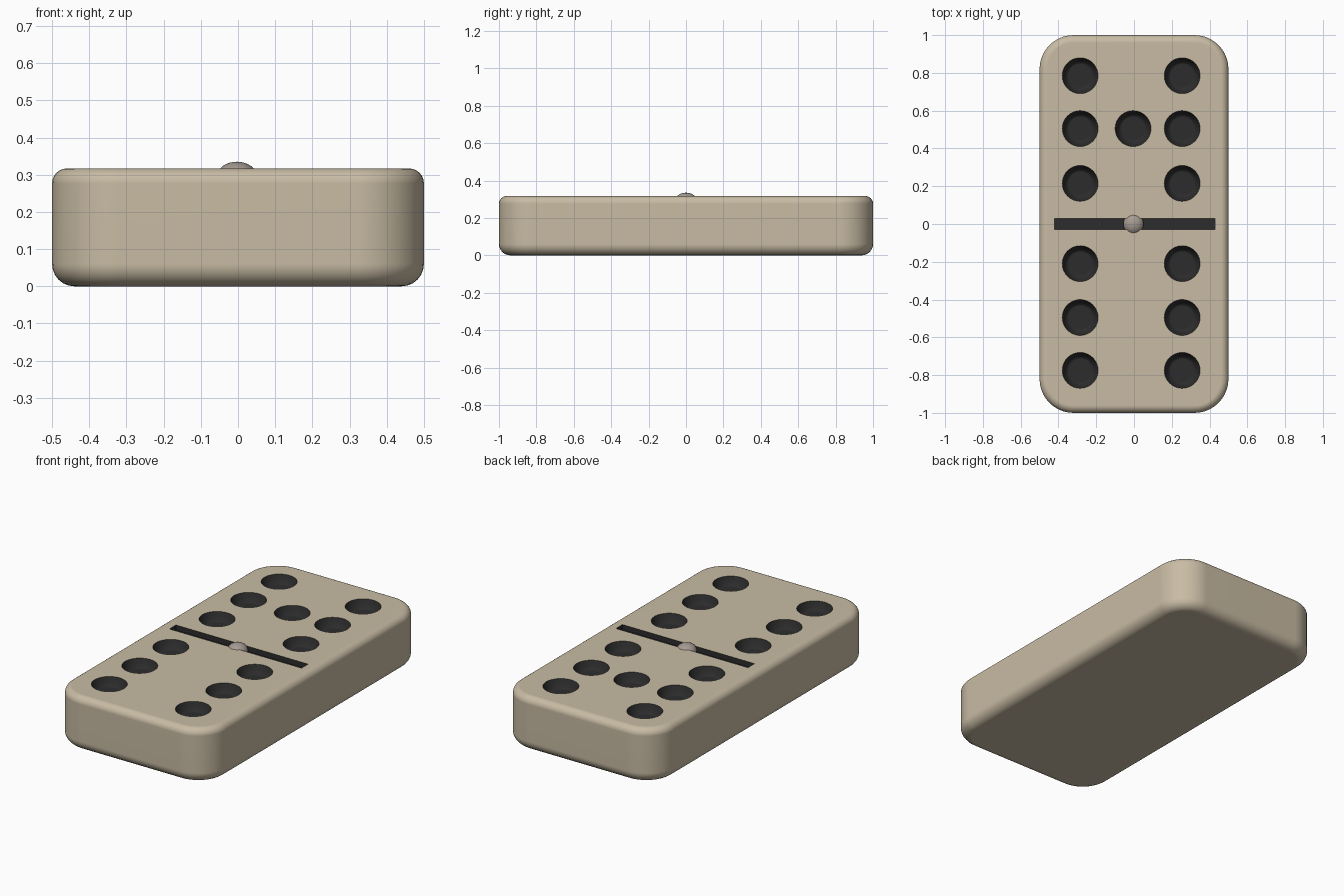
import bpy, bmesh
from math import sin, cos, pi

cube = bpy.data.objects.get("Cube")
if cube:
    bpy.data.objects.remove(cube, do_unlink=True)


def material(name, rgb):
    mat = bpy.data.materials.new(name)
    mat.use_nodes = True
    mat.diffuse_color = (*rgb, 1)
    mat.node_tree.nodes["Principled BSDF"].inputs["Base Color"].default_value = (*rgb, 1)
    return mat


ivory = material("ivory", (0.58, 0.50, 0.37))
black = material("black", (0.025, 0.025, 0.025))
pewter = material("pewter", (0.38, 0.33, 0.29))


def make_object(name, bm, mats):
    bmesh.ops.recalc_face_normals(bm, faces=bm.faces)
    mesh = bpy.data.meshes.new(name)
    bm.to_mesh(mesh)
    bm.free()
    for mat in mats:
        mesh.materials.append(mat)
    obj = bpy.data.objects.new(name, mesh)
    bpy.context.collection.objects.link(obj)
    return obj


def loft(bm, rings):
    """Skin a stack of point rings and cap both ends."""
    loops = [[bm.verts.new(p) for p in ring] for ring in rings]
    for a, b in zip(loops, loops[1:]):
        for i in range(len(a)):
            j = (i + 1) % len(a)
            bm.faces.new((a[i], a[j], b[j], b[i]))
    bm.faces.new(loops[0][::-1])
    bm.faces.new(loops[-1])


def rounded_rect(hx, hy, r, z, steps=10):
    ring = []
    for quarter, (sx, sy) in enumerate(((1, 1), (-1, 1), (-1, -1), (1, -1))):
        for i in range(steps + 1):
            a = (quarter + i / steps) * pi / 2
            ring.append((sx * (hx - r) + r * cos(a), sy * (hy - r) + r * sin(a), z))
    return ring


def circle(x, y, r, z, count=40):
    return [(x + r * cos(2 * pi * i / count), y + r * sin(2 * pi * i / count), z)
            for i in range(count)]


# Tile body: rounded slab with softened top and bottom rims
BOTTOM, TOP, CORNER, STEPS = 0.0, 0.317, 0.18, 6
LOW_RIM, HIGH_RIM = 0.06, 0.04
levels = []
for i in range(STEPS + 1):
    a = i / STEPS * pi / 2
    levels.append((LOW_RIM * (1 - sin(a)), BOTTOM + LOW_RIM * (1 - cos(a))))
for i in range(STEPS + 1):
    a = i / STEPS * pi / 2
    levels.append((HIGH_RIM * (1 - cos(a)), TOP - HIGH_RIM * (1 - sin(a))))
bm = bmesh.new()
loft(bm, [rounded_rect(0.5 - d, 1 - d, CORNER - d, z) for d, z in levels])
tile = make_object("tile_body", bm, [ivory, black])

# Cutter: dished pips and the divider groove
bm = bmesh.new()
rows = (0.785, 0.505, 0.215, -0.21, -0.495, -0.775)
pips = [(x, y) for x in (-0.285, 0.255) for y in rows] + [(-0.005, 0.505)]
for x, y in pips:
    loft(bm, [circle(x, y, r, TOP + dz) for r, dz in
              ((0.06, -0.05), (0.072, -0.045), (0.085, -0.025), (0.095, 0), (0.095, 0.05))])
loft(bm, [[(-0.42, -0.03, z), (0.43, -0.03, z), (0.43, 0.03, z), (-0.42, 0.03, z)]
          for z in (TOP - 0.03, TOP + 0.05)])
for face in bm.faces:
    face.material_index = 1
cutter = make_object("pip_cutter", bm, [ivory, black])
cutter.hide_render = True

cut = tile.modifiers.new("pips", 'BOOLEAN')
cut.operation = 'DIFFERENCE'
cut.solver = 'EXACT'
cut.object = cutter
bpy.context.view_layer.objects.active = tile
bpy.ops.object.modifier_apply(modifier=cut.name)
bpy.data.objects.remove(cutter, do_unlink=True)

# Domed centre stud
bm = bmesh.new()
bmesh.ops.create_uvsphere(bm, u_segments=32, v_segments=16, radius=1)
bmesh.ops.scale(bm, vec=(0.054, 0.056, 0.04), verts=bm.verts)
bmesh.ops.translate(bm, vec=(-0.003, 0, 0.295), verts=bm.verts)
stud = make_object("centre_stud", bm, [pewter])

# Smooth shading with crisp pip rims
for obj in (tile, stud):
    bpy.ops.object.select_all(action='DESELECT')
    obj.select_set(True)
    bpy.context.view_layer.objects.active = obj
    bpy.ops.object.shade_smooth_by_angle(angle=0.6)
weighted = tile.modifiers.new("weighted_normals", 'WEIGHTED_NORMAL')
weighted.keep_sharp = True
